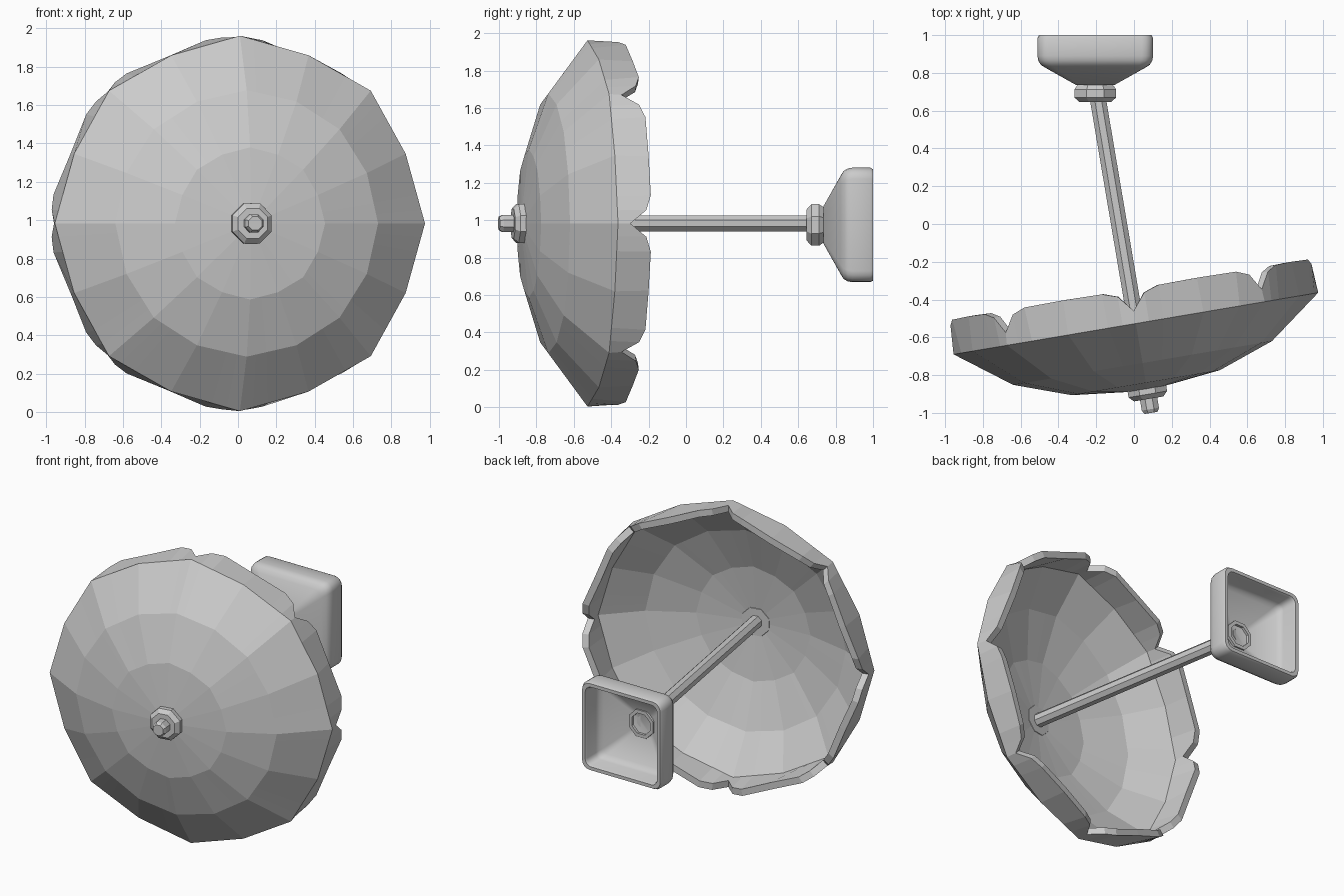
import bpy
from math import sin, cos, pi, radians
from mathutils import Vector, Matrix

if "Cube" in bpy.data.objects:
    bpy.data.objects.remove(bpy.data.objects["Cube"])

grey = bpy.data.materials.new("plain_grey")
grey.use_nodes = True
COLOUR = (0.6, 0.6, 0.6, 1)
grey.diffuse_color = COLOUR
grey.node_tree.nodes["Principled BSDF"].inputs["Base Color"].default_value = COLOUR


def frame(origin, angle):
    """Placement whose local z runs backwards, turned about the vertical."""
    side = (cos(angle), sin(angle), 0)
    back = (-sin(angle), cos(angle), 0)
    m = Matrix((side, (0, 0, -1), back)).transposed().to_4x4()
    return Matrix.Translation(origin) @ m


def loft(name, rings, placement):
    """Skin a list of equal-length closed rings and cap both ends."""
    n = len(rings[0])
    verts = [p for ring in rings for p in ring]
    faces = [(i * n + j, i * n + (j + 1) % n,
              (i + 1) * n + (j + 1) % n, (i + 1) * n + j)
             for i in range(len(rings) - 1) for j in range(n)]
    faces.append(tuple(reversed(range(n))))
    faces.append(tuple(range(len(verts) - n, len(verts))))
    mesh = bpy.data.meshes.new(name)
    mesh.from_pydata(verts, [], faces)
    mesh.materials.append(grey)
    obj = bpy.data.objects.new(name, mesh)
    obj.matrix_world = placement
    bpy.context.collection.objects.link(obj)
    return obj


def polar(r, a, z):
    return Vector((r * cos(a), r * sin(a), z))


def lathe(name, profile, placement, sides=8):
    rings = [[polar(r, 2 * pi * (j + 0.5) / sides, z) for j in range(sides)]
             for r, z in profile]
    return loft(name, rings, placement)


def rounded_square(half, corner, z, steps=4):
    pts = []
    for k in range(4):
        centre = polar((half - corner) * 2 ** 0.5, pi / 4 + k * pi / 2, z)
        for s in range(steps + 1):
            pts.append(centre + polar(corner, k * pi / 2 + s * pi / 2 / steps, 0))
    return pts


tilted = frame((0.09, -1.0, 0.983), radians(9.6))
upright = frame((-0.205, 0, 0.975), 0)

# Canopy: sixteen flat panels, with a hanging edge in eight scallops
# Scallop columns: angle from rib, radius, depth behind the rim
scallop = [(0, 0.972, 0.068), (4.2, 0.972, 0.155), (9, 0.967, 0.182),
           (22.5, 0.938, 0.185), (36, 0.967, 0.182), (40.8, 0.972, 0.155)]
RIM = 0.48
WALL = 0.045
columns = [(45 * k + a, r, d) for k in range(8) for a, r, d in scallop]


def panel_point(deg, rib, mid, z):
    """Point on the straight edge between a rib and a panel middle."""
    step = int(deg // 22.5)
    a, b = [polar(mid if s % 2 else rib, radians(22.5 * s), z)
            for s in (step, step + 1)]
    ray = polar(1, radians(deg), 0)
    e = b - a
    t = -(ray.x * a.y - ray.y * a.x) / (ray.x * e.y - ray.y * e.x)
    return a + e * t


def panel_ring(rib, mid, z):
    return [panel_point(deg, rib, mid, z) for deg, r, d in columns]


def edge_ring(inset):
    return [polar(r - inset, radians(deg), RIM + d) for deg, r, d in columns]


# Dome rings: rib radius, middle radius, depth, and wall depth at that ring
dome = [(0.07, 0.07, 0.126, 0.02), (0.397, 0.388, 0.162, 0.022),
        (0.695, 0.688, 0.268, 0.028)]
outside = [panel_ring(rib, mid, z) for rib, mid, z, wall in dome]
inside = [panel_ring(rib, mid, z + wall) for rib, mid, z, wall in dome]
outer_rim = panel_ring(0.979, 0.949, RIM)
inner_rim = panel_ring(0.979 - WALL, 0.949 - WALL, RIM)
loft("canopy", outside + [outer_rim, edge_ring(0), edge_ring(WALL), inner_rim]
     + inside[::-1], tilted)

# Shaft running from the front tip to the handle
lathe("shaft", [(0.038, 0), (0.05, 0.02), (0.05, 0.1), (0.046, 0.12),
                (0.046, 1.79)], tilted)

# Collar clamping the canopy
lathe("canopy_collar", [(0.085, 0.075), (0.112, 0.1), (0.112, 0.135),
                        (0.1, 0.152)], tilted)

# Collar joining shaft and handle
lathe("handle_collar", [(0.09, 0.645), (0.12, 0.67), (0.12, 0.712),
                        (0.1, 0.738), (0.1, 0.785), (0.075, 0.785),
                        (0.075, 0.755)], upright)

# Handle: hollow square cup, open at the back
cup = [(0.1, 0.02, 0.735), (0.262, 0.05, 0.826), (0.288, 0.055, 0.842),
       (0.302, 0.06, 0.865), (0.306, 0.06, 0.89), (0.306, 0.06, 0.985),
       (0.298, 0.055, 1.0), (0.275, 0.045, 1.0), (0.268, 0.04, 0.985),
       (0.266, 0.04, 0.895), (0.255, 0.04, 0.872), (0.235, 0.035, 0.855),
       (0.08, 0.02, 0.768)]
handle = loft("handle_cup", [rounded_square(*c) for c in cup], upright)
bpy.context.view_layer.objects.active = handle
handle.select_set(True)
bpy.ops.object.shade_smooth_by_angle(angle=radians(40))
